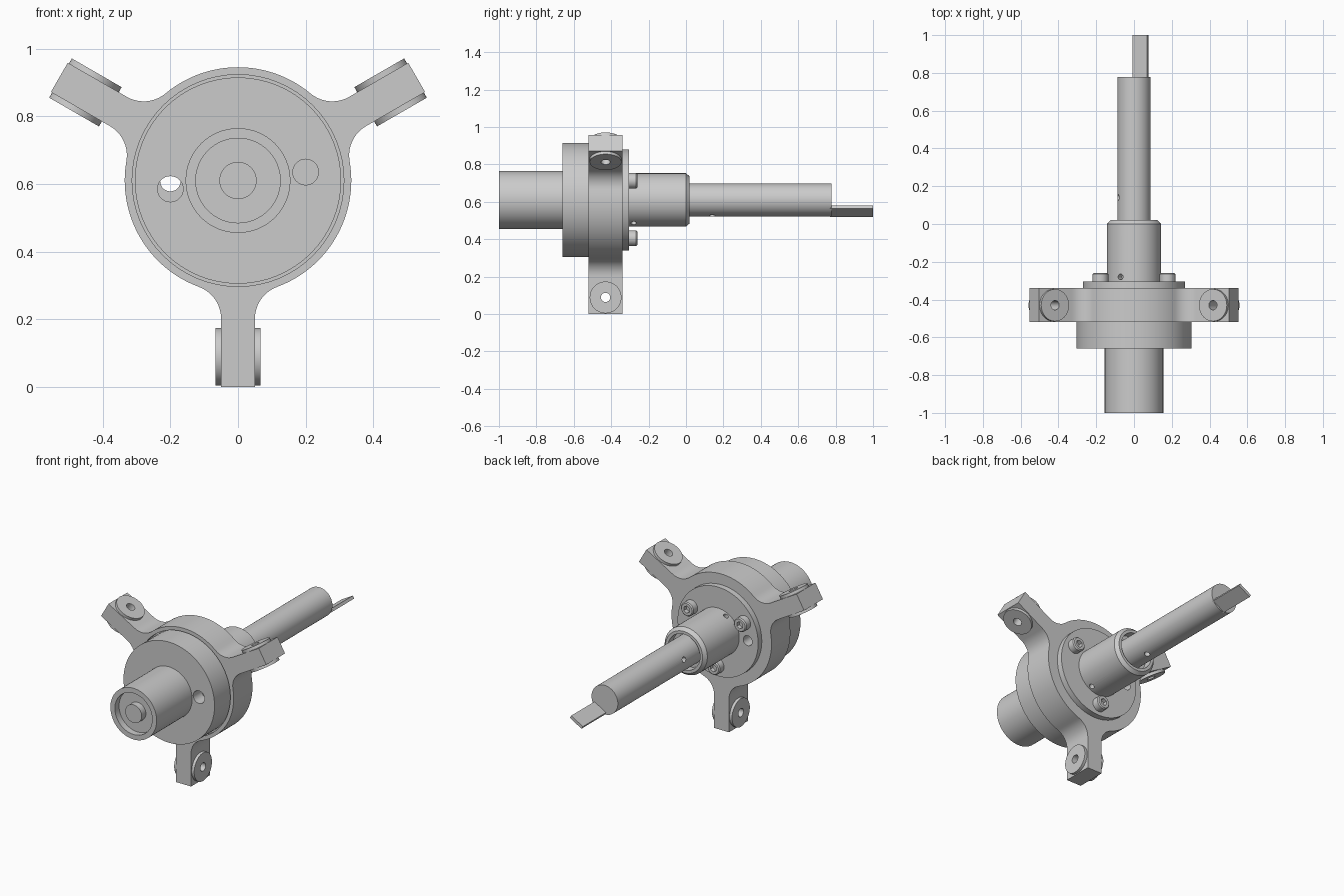
import bpy, bmesh
from math import sin, cos, pi, radians, sqrt, atan2
from mathutils import Vector, Matrix

if "Cube" in bpy.data.objects:
    bpy.data.objects.remove(bpy.data.objects["Cube"])

ZC = 0.61  # height of the main axis


def polar(r, deg, y):
    a = radians(deg)
    return Vector((r * cos(a), y, ZC + r * sin(a)))


def finish(name, bm):
    bmesh.ops.remove_doubles(bm, verts=bm.verts, dist=1e-5)
    bmesh.ops.recalc_face_normals(bm, faces=bm.faces)
    me = bpy.data.meshes.new(name)
    bm.to_mesh(me)
    bm.free()
    ob = bpy.data.objects.new(name, me)
    bpy.context.collection.objects.link(ob)
    return ob


def lathe(name, profile, x=0, z=ZC, n=64):
    """Revolve (radius, y) points about an axis parallel to y."""
    bm = bmesh.new()
    vs = [bm.verts.new((x + r, y, z)) for r, y in profile]
    es = [bm.edges.new(p) for p in zip(vs, vs[1:])]
    bmesh.ops.spin(bm, geom=vs + es, cent=(x, 0, z), axis=(0, 1, 0),
                   angle=2 * pi, steps=n, use_merge=False)
    return finish(name, bm)


def rod(name, r, p0, p1, n=32):
    p0, p1 = Vector(p0), Vector(p1)
    d = p1 - p0
    bm = bmesh.new()
    m = Matrix.Translation((p0 + p1) / 2) @ d.to_track_quat('Z', 'Y').to_matrix().to_4x4()
    bmesh.ops.create_cone(bm, cap_ends=True, segments=n, radius1=r, radius2=r,
                          depth=d.length, matrix=m)
    return finish(name, bm)


def cut(ob, *cutters):
    bpy.context.view_layer.objects.active = ob
    for c in cutters:
        m = ob.modifiers.new("cut", 'BOOLEAN')
        m.operation, m.solver, m.object = 'DIFFERENCE', 'EXACT', c
        bpy.ops.object.modifier_apply(modifier=m.name)
        bpy.data.objects.remove(c)


# Front housing: recessed nose with a centre stub, then the wide drum
housing = lathe("front_housing", [
    (0, -1), (0.055, -1), (0.055, -0.96), (0.125, -0.96), (0.125, -1),
    (0.155, -1), (0.155, -0.66), (0.305, -0.66), (0.305, -0.49), (0, -0.49)])
cut(housing,
    rod("cutter", 0.038, (-0.2, -0.7, 0.585), (-0.2, -0.45, 0.585)),
    rod("cutter", 0.038, (0.2, -0.7, 0.635), (0.2, -0.58, 0.635)))

# Three-armed spider: one 120 degree outline sector, repeated
R, HALF, FIL, TIP = 0.335, 0.05, 0.1, 0.61
cy = sqrt((R + FIL) ** 2 - (HALF + FIL) ** 2)
half_side = [(TIP, HALF)]
a_end = atan2(HALF + FIL, cy)
for i in range(11):  # concave fillet from arm to ring
    a = -pi / 2 - i / 10 * (pi / 2 - a_end)
    half_side.append((cy + FIL * cos(a), HALF + FIL + FIL * sin(a)))
for i in range(1, 14):  # ring arc up to the sector limit
    a = a_end + (pi / 3 - a_end) * i / 13
    half_side.append((R * cos(a), R * sin(a)))
sector = [(u, -v) for u, v in reversed(half_side[:-1])] + half_side
bm = bmesh.new()
ring = []
for deg in (30, 150, 270):
    c, s = cos(radians(deg)), sin(radians(deg))
    ring += [bm.verts.new((u * c - v * s, -0.52, ZC + u * s + v * c)) for u, v in sector]
face = bm.faces.new(ring)
ext = bmesh.ops.extrude_face_region(bm, geom=[face])
bmesh.ops.translate(bm, vec=(0, 0.18, 0),
                    verts=[g for g in ext["geom"] if isinstance(g, bmesh.types.BMVert)])
spider = finish("three_arm_spider", bm)
cut(spider, rod("cutter", 0.313, (0, -0.6, ZC), (0, -0.49, ZC), 64),
    rod("cutter", 0.03, (-0.2, -0.6, 0.608), (-0.2, -0.2, 0.608)))

# Round pads on both sides of each arm, with a cross hole through all
for k, deg in enumerate((30, 150, 270)):
    centre = polar(0.521, deg, -0.43)
    side = polar(1, deg + 90, 0) - Vector((0, 0, ZC))
    for j, s in enumerate((-1, 1)):
        pad = rod(f"arm_pad_{k}_{j}", 0.085, centre + side * s * 0.049,
                  centre + side * s * 0.067, 48)
        cut(pad, rod("cutter", 0.025, centre - side * 0.1, centre + side * 0.1, 24))
    cut(spider, rod("cutter", 0.025, centre - side * 0.1, centre + side * 0.1, 24))

# Rear flange with chamfered sleeve and counterbored end
sleeve = lathe("flange_sleeve", [
    (0, -0.341), (0.27, -0.341), (0.27, -0.305), (0.143, -0.305), (0.143, 0.0),
    (0.125, 0.02), (0.108, 0.02), (0.108, -0.03), (0, -0.03)])
cut(sleeve, rod("cutter", 0.03, (-0.2, -0.5, 0.608), (-0.2, -0.2, 0.608)))
for deg in (120, -60):  # set screw holes
    cut(sleeve, rod("cutter", 0.015, polar(0.1, deg, -0.28), polar(0.2, deg, -0.28), 20))

# Socket-head bolts on the flange
for k, deg in enumerate((30, 150, 270)):
    p = polar(0.205, deg, 0)
    bolt = lathe(f"flange_bolt_{k}", [(0, -0.31), (0.042, -0.31), (0.042, -0.266),
                                      (0.036, -0.26), (0, -0.26)], p.x, p.z, 32)
    cut(bolt, rod("cutter", 0.022, (p.x, -0.285, p.z), (p.x, -0.2, p.z), 6))

# Output shaft with small side holes
shaft = rod("output_shaft", 0.088, (0, -0.04, ZC), (0, 0.778, ZC), 64)
for deg in (165, -75):
    cut(shaft, rod("cutter", 0.016, polar(0.06, deg, 0.14), polar(0.15, deg, 0.14), 20))

# Flat tang at the shaft end, turned 30 degrees
bm = bmesh.new()
m = (Matrix.Translation(polar(0.069, -60, 0.885)) @ Matrix.Rotation(radians(-30), 4, 'Y')
     @ Matrix.Diagonal((0.09, 0.23, 0.018, 1)))
bmesh.ops.create_cube(bm, size=1, matrix=m)
finish("shaft_tang", bm)

# Smooth the round walls, keep edges crisp
bpy.ops.object.select_all(action='SELECT')
bpy.context.view_layer.objects.active = shaft
bpy.ops.object.shade_smooth_by_angle(angle=radians(30))
